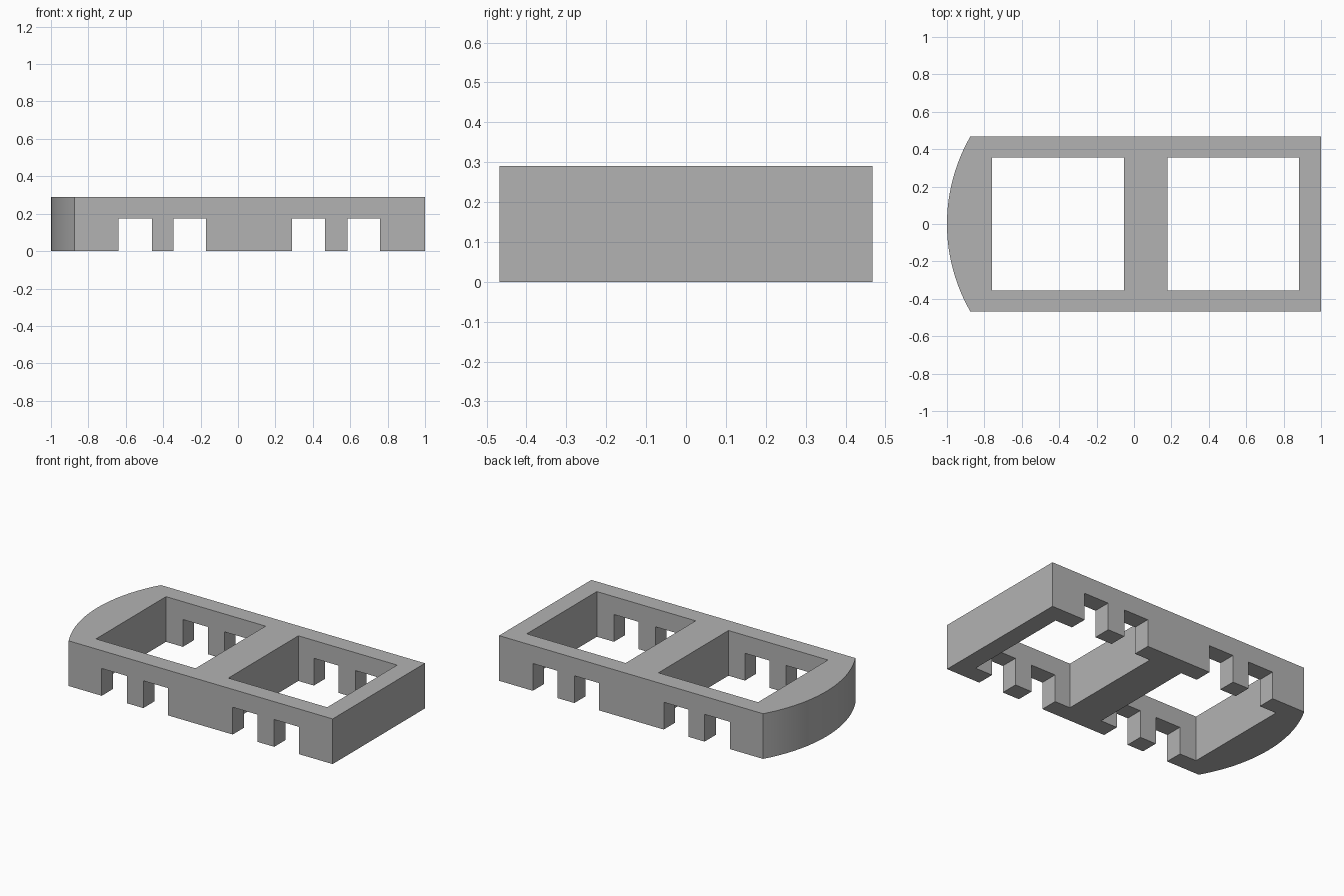
import bpy, bmesh, math

if "Cube" in bpy.data.objects:
    bpy.data.objects.remove(bpy.data.objects["Cube"])

HEIGHT, HALF_WIDTH = 0.29, 0.468
SHOULDER_X = -0.875            # where the bowed end begins
SAGITTA = 1.0 + SHOULDER_X

grey = bpy.data.materials.new("light grey")
grey.diffuse_color = (0.45, 0.45, 0.45, 1)
grey.use_nodes = True
grey.node_tree.nodes["Principled BSDF"].inputs["Base Color"].default_value = grey.diffuse_color


def prism(name, outline, z0, z1):
    """Extrude a flat outline between two heights."""
    bm = bmesh.new()
    base = bm.faces.new([bm.verts.new((x, y, z0)) for x, y in outline])
    top = bmesh.ops.extrude_face_region(bm, geom=[base])["geom"]
    bmesh.ops.translate(bm, vec=(0, 0, z1 - z0),
                        verts=[v for v in top if isinstance(v, bmesh.types.BMVert)])
    bmesh.ops.recalc_face_normals(bm, faces=bm.faces)
    mesh = bpy.data.meshes.new(name)
    bm.to_mesh(mesh)
    bm.free()
    obj = bpy.data.objects.new(name, mesh)
    bpy.context.collection.objects.link(obj)
    return obj


def block(name, x0, x1, y, z0, z1):
    return prism(name, [(x0, -y), (x1, -y), (x1, y), (x0, y)], z0, z1)


# Frame body: square right end, shallow arc on the left end
radius = (HALF_WIDTH ** 2 + SAGITTA ** 2) / (2 * SAGITTA)
sweep = math.asin(HALF_WIDTH / radius)
outline = [(1, -HALF_WIDTH), (1, HALF_WIDTH)]
for i in range(25):
    a = sweep * (1 - i / 12)
    outline.append((-1 + radius * (1 - math.cos(a)), radius * math.sin(a)))
frame = prism("frame", outline, 0, HEIGHT)
frame.data.materials.append(grey)

# Two square openings through the frame
cutters = [block("opening_cutter", x0, x1, 0.355, -0.1, 0.4)
           for x0, x1 in ((-0.76, -0.053), (0.18, 0.882))]

# Four notches under the side rails, running right across
cutters += [block("notch_cutter", x0, x1, 0.6, -0.1, 0.175)
            for x0, x1 in ((-0.64, -0.46), (-0.345, -0.17),
                           (0.29, 0.465), (0.585, 0.76))]

bpy.context.view_layer.objects.active = frame
frame.select_set(True)
for cutter in cutters:
    mod = frame.modifiers.new("cut", "BOOLEAN")
    mod.operation, mod.solver, mod.object = "DIFFERENCE", "EXACT", cutter
    bpy.ops.object.modifier_apply(modifier=mod.name)
    bpy.data.objects.remove(cutter)

# Smooth the arc, keep the edges crisp
bpy.ops.object.select_all(action="DESELECT")
frame.select_set(True)
bpy.ops.object.shade_smooth_by_angle(angle=math.radians(20))
